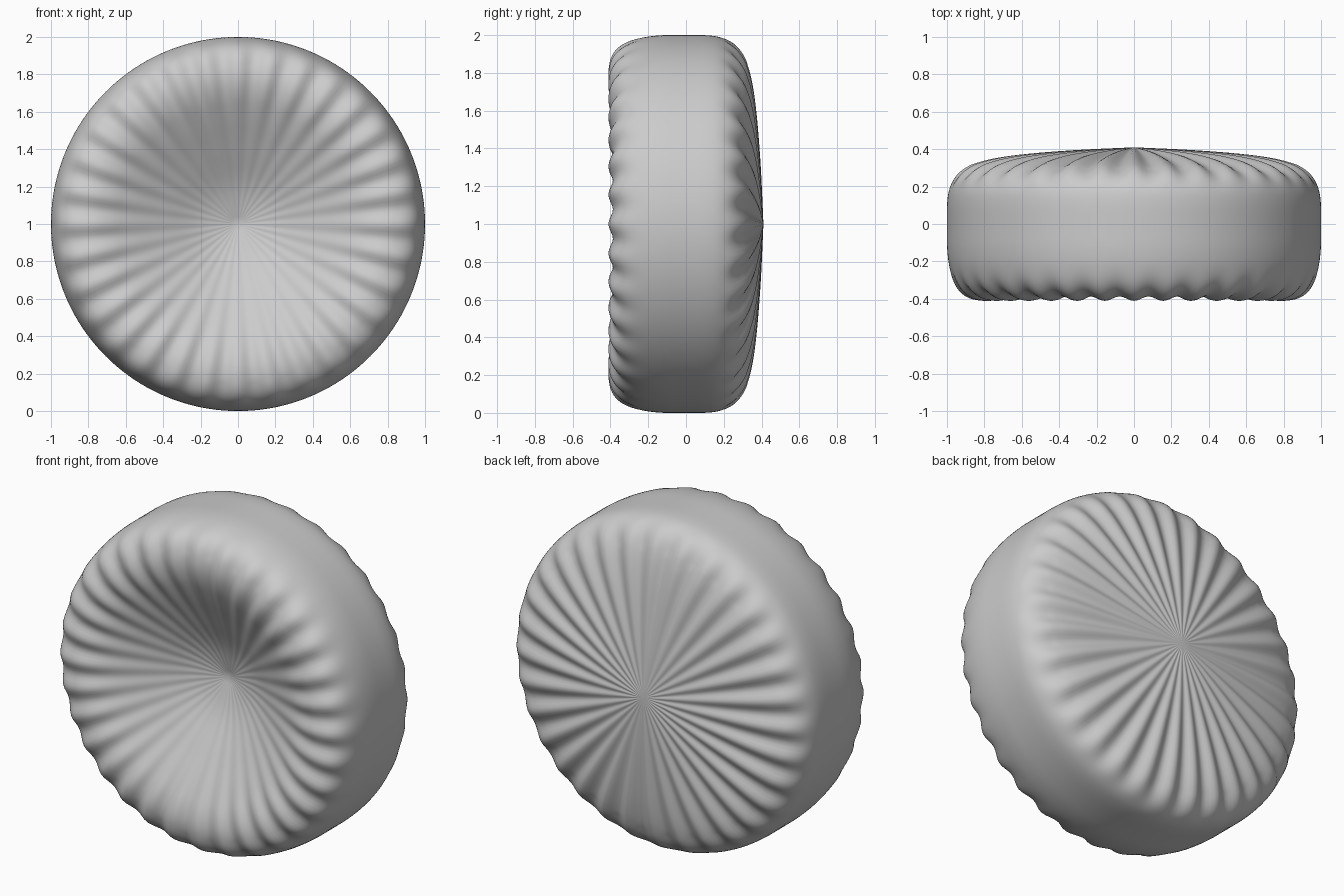
import bpy, bmesh, math
from mathutils import Vector

if "Cube" in bpy.data.objects:
    bpy.data.objects.remove(bpy.data.objects["Cube"])

SEGMENTS = 256   # steps around the axle
FLUTES = 32      # shallow ridges around each face
STEPS = 5        # smooth steps between profile points

# Profile from dished front centre, over the tread, to the domed back centre:
# (radius, y, ridge height)
PROFILE = [
    (0.00, -0.075, 0), (0.20, -0.135, 0.001), (0.40, -0.235, 0.002),
    (0.58, -0.330, 0.005), (0.70, -0.383, 0.010), (0.80, -0.399, 0.012),
    (0.89, -0.378, 0.012), (0.95, -0.325, 0.007), (0.985, -0.235, 0.001),
    (1.00, -0.11, 0), (1.00, 0.09, 0), (0.985, 0.19, 0.001),
    (0.94, 0.258, 0.008), (0.86, 0.305, 0.014), (0.74, 0.338, 0.014),
    (0.56, 0.366, 0.010), (0.30, 0.392, 0.004), (0.00, 0.410, 0),
]


def smooth_profile(points, steps):
    """Catmull-Rom curve through the profile points."""
    p = [Vector(q) for q in points]
    p = [2 * p[0] - p[1]] + p + [2 * p[-1] - p[-2]]
    out = []
    for i in range(1, len(p) - 2):
        a, b, c, d = p[i - 1:i + 3]
        for s in range(steps):
            t = s / steps
            out.append(0.5 * (2 * b + (c - a) * t + (2 * a - 5 * b + 4 * c - d) * t ** 2
                              + (3 * b - a - 3 * c + d) * t ** 3))
    return out + [p[-2]]


# Fluted wheel, revolved around the y axis
bm = bmesh.new()
curve = smooth_profile(PROFILE, STEPS)
front = bm.verts.new((0, curve[0].y, 1))
back = bm.verts.new((0, curve[-1].y, 1))
rings = []
for r, y, ridge in curve[1:-1]:
    side = -1 if y < 0 else 1
    ring = []
    for k in range(SEGMENTS):
        a = math.tau * k / SEGMENTS
        wave = ridge * math.cos(FLUTES * a)
        rad = min(r + 0.4 * wave * (r > 0.85), 1.0)
        ring.append(bm.verts.new((rad * math.sin(a), y + side * wave, 1 + rad * math.cos(a))))
    rings.append(ring)
for k in range(SEGMENTS):
    n = (k + 1) % SEGMENTS
    bm.faces.new((front, rings[0][k], rings[0][n]))
    bm.faces.new((back, rings[-1][n], rings[-1][k]))
    for lo, hi in zip(rings, rings[1:]):
        bm.faces.new((lo[k], hi[k], hi[n], lo[n]))
bmesh.ops.recalc_face_normals(bm, faces=bm.faces)
for f in bm.faces:
    f.smooth = True
mesh = bpy.data.meshes.new("fluted_wheel")
bm.to_mesh(mesh)
bm.free()
bpy.context.collection.objects.link(bpy.data.objects.new("fluted_wheel", mesh))
